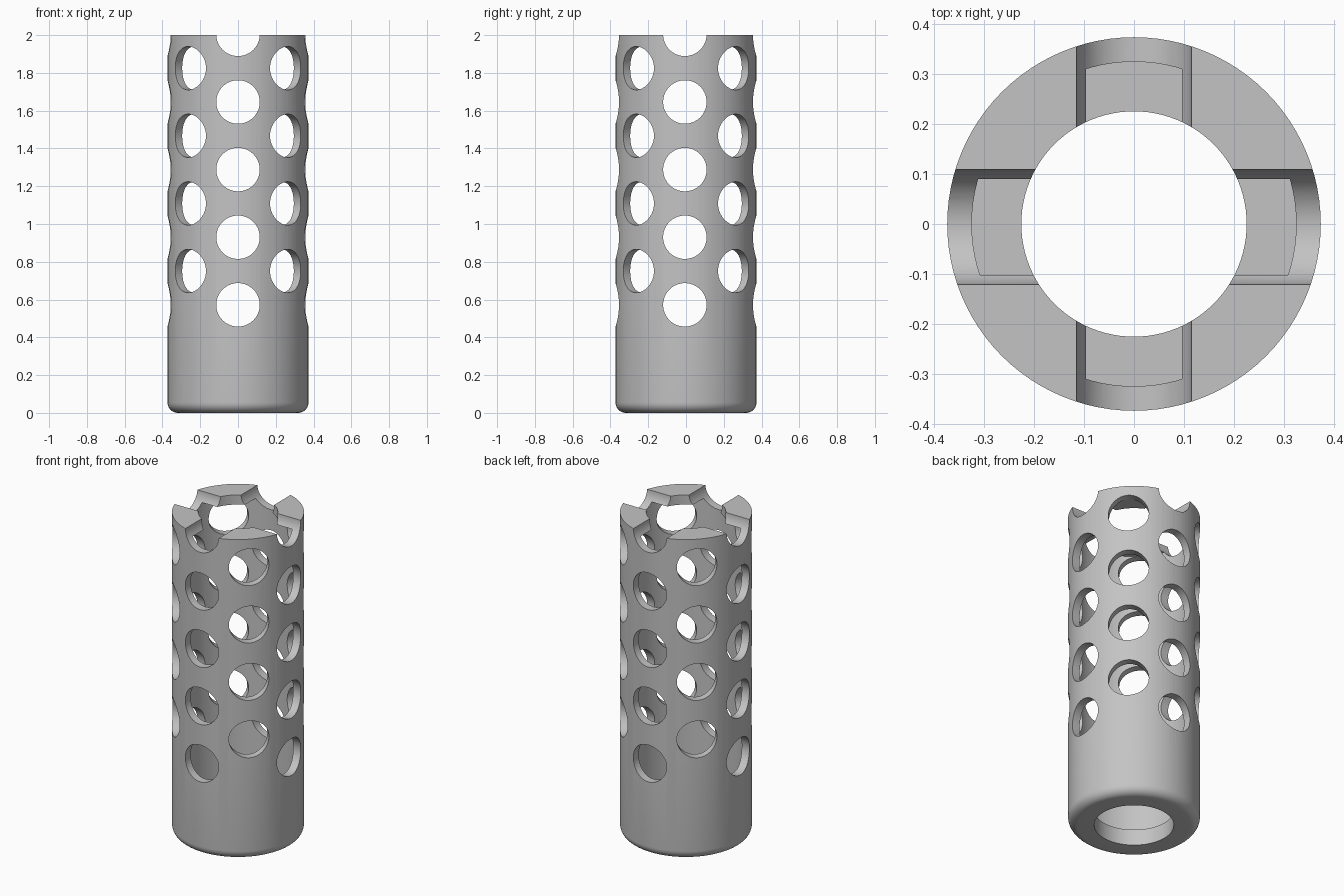
import bpy, bmesh
from math import pi, sin, cos, radians
from mathutils import Matrix, Vector

cube = bpy.data.objects.get("Cube")
if cube:
    bpy.data.objects.remove(cube)

OUTER, BORE, MOUTH, HEIGHT = 0.373, 0.324, 0.225, 2.0
FLOOR, CAP, FILLET = 0.1, 0.06, 0.055
HOLE, PITCH = 0.115, 0.358

steel = bpy.data.materials.new("steel grey")
steel.use_nodes = True
grey = (0.55, 0.55, 0.55, 1)
steel.diffuse_color = grey
steel.node_tree.nodes["Principled BSDF"].inputs["Base Color"].default_value = grey


def add_object(name, bm):
    mesh = bpy.data.meshes.new(name)
    bm.to_mesh(mesh)
    bm.free()
    obj = bpy.data.objects.new(name, mesh)
    bpy.context.collection.objects.link(obj)
    return obj


# Hollow body: closed wall section with a rounded foot, spun around z
section = [(MOUTH, 0)]
for i in range(9):
    a = -pi / 2 + i * pi / 16
    section.append((OUTER - FILLET + FILLET * cos(a), FILLET + FILLET * sin(a)))
section += [(OUTER, HEIGHT), (MOUTH, HEIGHT), (MOUTH, HEIGHT - CAP),
            (BORE, HEIGHT - CAP), (BORE, FLOOR), (MOUTH, FLOOR)]
bm = bmesh.new()
verts = [bm.verts.new((r, 0, z)) for r, z in section]
edges = [bm.edges.new((v, verts[i - 1])) for i, v in enumerate(verts)]
bmesh.ops.spin(bm, geom=verts + edges, cent=(0, 0, 0), axis=(0, 0, 1),
               angle=2 * pi, steps=96, use_merge=True)
bmesh.ops.remove_doubles(bm, verts=bm.verts, dist=1e-5)
bmesh.ops.recalc_face_normals(bm, faces=bm.faces)
body = add_object("ported_tube", bm)
body.data.materials.append(steel)
bpy.context.view_layer.objects.active = body
body.select_set(True)


def drill(angle, first, count, shift=0):
    """Cut a column of holes straight through the tube."""
    bm = bmesh.new()
    for i in range(count):
        place = (Matrix.Translation((0, shift, first + i * PITCH))
                 @ Matrix.Rotation(radians(angle), 4, "Z")
                 @ Matrix.Rotation(pi / 2, 4, "Y"))
        bmesh.ops.create_cone(bm, cap_ends=True, segments=64, radius1=HOLE,
                              radius2=HOLE, depth=1, matrix=place)
    cutter = add_object("hole_cutter", bm)
    cutter.hide_render = True
    cut = body.modifiers.new("holes", "BOOLEAN")
    cut.operation = "DIFFERENCE"
    cut.solver = "EXACT"
    cut.object = cutter
    bpy.ops.object.modifier_apply(modifier=cut.name)
    bpy.data.objects.remove(cutter)


# Straight columns end in notches at the rim; diagonal ones sit half a pitch up
drill(0, 0.572, 5, shift=-0.006)
drill(90, 0.572, 5)
drill(45, 0.751, 4)
drill(135, 0.751, 4)

bpy.ops.object.shade_smooth_by_angle(angle=radians(30))
